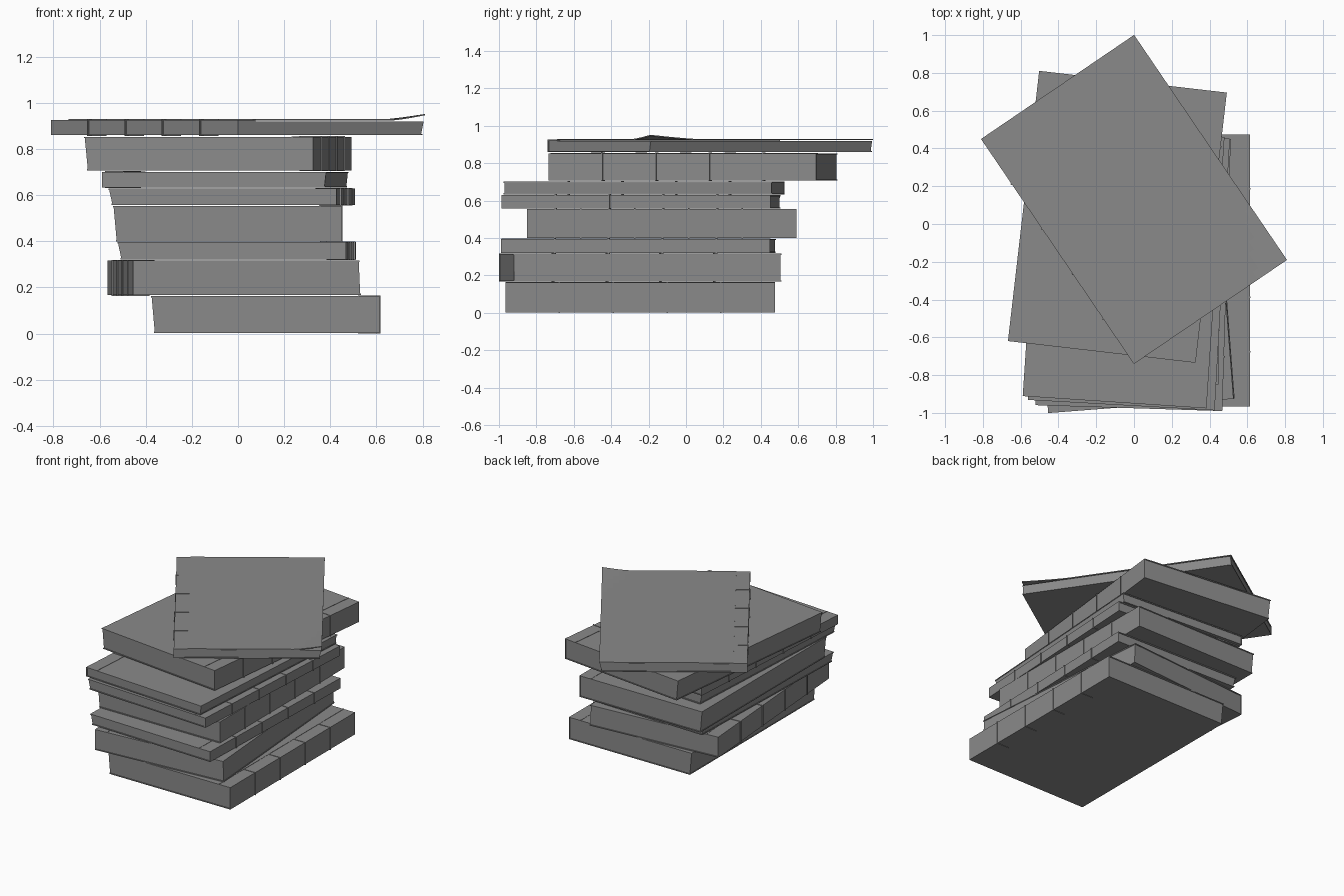
import bpy, bmesh
from math import radians
from mathutils import Matrix

if "Cube" in bpy.data.objects:
    bpy.data.objects.remove(bpy.data.objects["Cube"])

L = 1.44               # book length
HY = L / 2
T = 0.006              # cover thickness
HINGE = 0.092          # width of the hinge strip beside the spine

grey = bpy.data.materials.new("dark_grey")
grey.diffuse_color = (0.255, 0.255, 0.255, 1)
grey.use_nodes = True
grey.node_tree.nodes["Principled BSDF"].inputs["Base Color"].default_value = grey.diffuse_color


def finish(name, bm, place):
    bmesh.ops.recalc_face_normals(bm, faces=bm.faces)
    bm.transform(place)
    me = bpy.data.meshes.new(name)
    bm.to_mesh(me)
    bm.free()
    me.materials.append(grey)
    bpy.context.collection.objects.link(bpy.data.objects.new(name, me))


def extrude(bm, faces, offset):
    new = bmesh.ops.extrude_face_region(bm, geom=faces, use_keep_orig=True)["geom"]
    bmesh.ops.translate(bm, vec=offset,
                        verts=[v for v in new if isinstance(v, bmesh.types.BMVert)])


def extrude_y(bm, profile, y0, y1):
    """Extrude an (x, z) outline from y0 to y1."""
    f = bm.faces.new([bm.verts.new((x, y0, z)) for x, z in profile])
    extrude(bm, [f], (0, y1 - y0, 0))


def wrap(x0, x0_low, x1, h, t, side=0.0, ends=0.0):
    """C-shaped outline wrapping the spine at x1."""
    return [(x0_low, -ends), (x1 + side, -ends), (x1 + side, h + ends), (x0, h + ends),
            (x0, h + ends - t), (x1 + side - t, h + ends - t),
            (x1 + side - t, t - ends), (x0_low, t - ends)]


def book(n, cx, cy, angle, z0, z1, width=0.99, spine_left=False, lean=0.013, curl=False):
    h = z1 - z0
    hx = width / 2
    rot = radians(angle + (180 if spine_left else 0))
    place = Matrix.Translation((cx, cy, z0)) @ Matrix.Rotation(rot, 4, 'Z')
    top, low = -hx + max(0, -lean), -hx + max(0, lean)
    hinge = hx - HINGE

    # cover and spine
    bm = bmesh.new()
    extrude_y(bm, wrap(hinge if curl else top, low, hx, h, T), -HY, HY)
    finish(f"book_{n}_cover", bm, place)

    # page block with leaning fore edge
    bm = bmesh.new()
    extrude_y(bm, [(low + 0.003, T), (hx - T, T), (hx - T, h - T), (top + 0.003, h - T)],
              -HY + 0.005, HY - 0.005)
    finish(f"book_{n}_pages", bm, place)

    # raised bands across the spine
    bm = bmesh.new()
    for i in range(1, 5):
        y = -HY + L * i / 5
        extrude_y(bm, wrap(hinge, hinge, hx, h, T, 0.005, 0.003), y - 0.004, y + 0.004)
    finish(f"book_{n}_spine_bands", bm, place)

    # hinge line along the cover, or a loose cover with a lifted corner
    bm = bmesh.new()
    if curl:
        bmesh.ops.create_grid(bm, x_segments=24, y_segments=30, size=0.5)
        for v in bm.verts:
            v.co.x = -hx + (v.co.x + 0.5) * (width - HINGE)
            v.co.y *= L
            k = max(0, 1 - (v.co.x + hx) / 0.18 - (HY - v.co.y) / 0.32)
            v.co.z = h - T + 0.003 + 0.023 * k ** 1.3
        extrude(bm, bm.faces[:], (0, 0, T))
        finish(f"book_{n}_curled_cover", bm, place)
    else:
        z = h - 0.002
        extrude_y(bm, [(hinge - 0.002, z), (hinge + 0.002, z), (hinge + 0.002, z + 0.004),
                       (hinge - 0.002, z + 0.004)], -HY, HY)
        finish(f"book_{n}_hinge_line", bm, place)


# stack from bottom to top
book(1, 0.118, -0.245, 0, 0.003, 0.163)
book(2, -0.016, -0.245, 4.4, 0.167, 0.316, spine_left=True, lean=-0.006)
book(3, -0.005, -0.255, -1.8, 0.321, 0.396)
book(4, -0.047, -0.13, 0, 0.400, 0.554)
book(5, -0.027, -0.24, -3.2, 0.558, 0.629)
book(6, -0.055, -0.225, -3.8, 0.634, 0.701, width=0.975, spine_left=True, lean=0.006)
book(7, -0.088, 0.038, -6.6, 0.707, 0.853, width=1.0)
book(8, 0, 0.13, 34.2, 0.860, 0.926, width=0.98, spine_left=True, curl=True)
